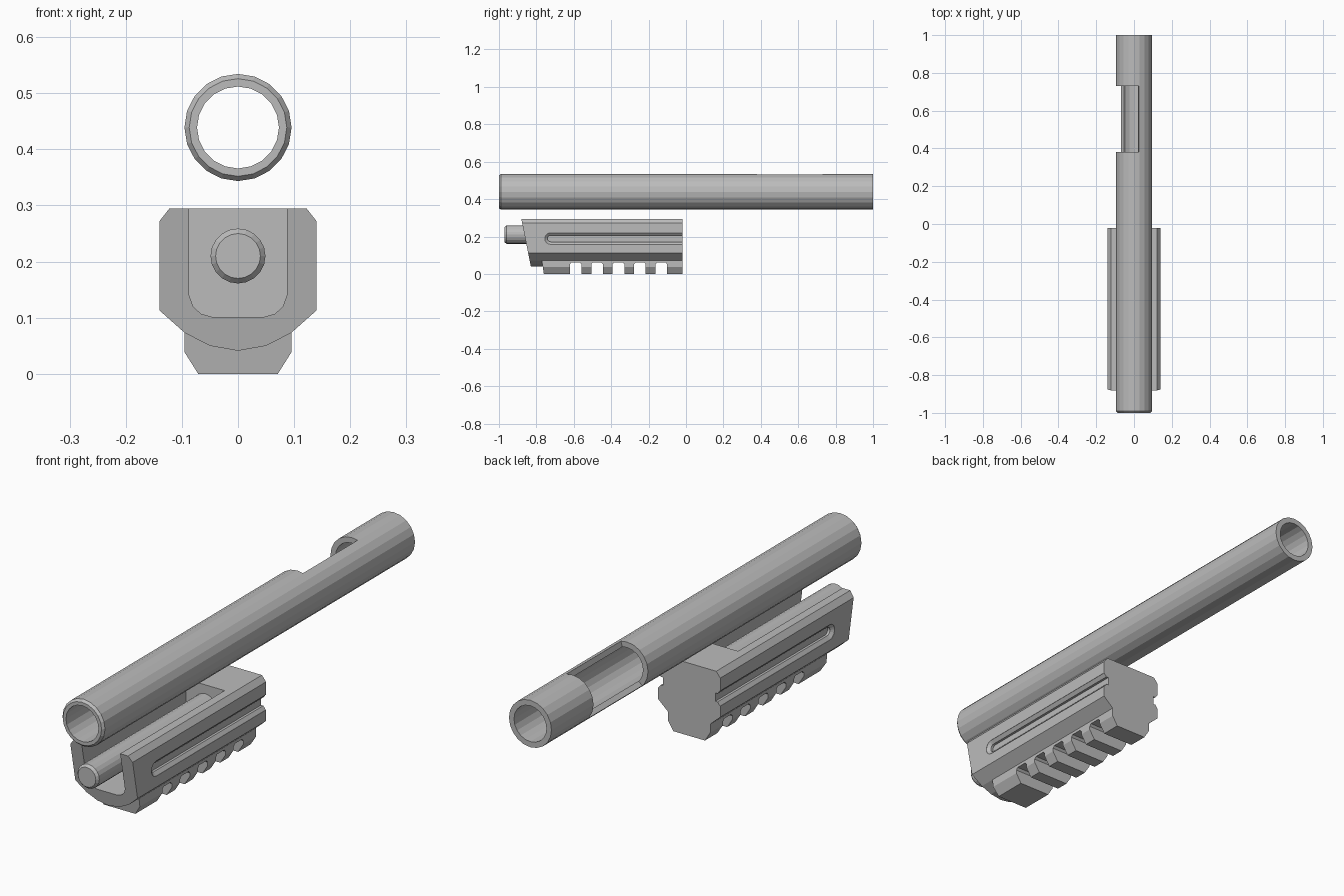
import bpy, bmesh
from math import cos, sin, pi, radians

if "Cube" in bpy.data.objects:
    bpy.data.objects.remove(bpy.data.objects["Cube"])

metal = bpy.data.materials.new("grey_metal")
metal.use_nodes = True
GREY = (0.5, 0.5, 0.5, 1)
metal.diffuse_color = GREY
metal.node_tree.nodes["Principled BSDF"].inputs["Base Color"].default_value = GREY


def loft(name, rings, closed=False):
    """Skin matching rings of points; cap the ends, or join last to first."""
    bm = bmesh.new()
    vs = [[bm.verts.new(p) for p in r] for r in rings]
    n = len(rings[0])
    pairs = list(zip(vs, vs[1:])) + ([(vs[-1], vs[0])] if closed else [])
    for a, b in pairs:
        for i in range(n):
            j = (i + 1) % n
            bm.faces.new((a[i], a[j], b[j], b[i]))
    if not closed:
        bm.faces.new(vs[0])
        bm.faces.new(vs[-1])
    bmesh.ops.recalc_face_normals(bm, faces=bm.faces)
    mesh = bpy.data.meshes.new(name)
    bm.to_mesh(mesh)
    bm.free()
    mesh.materials.append(metal)
    ob = bpy.data.objects.new(name, mesh)
    bpy.context.collection.objects.link(ob)
    return ob


def circle(r, y, z, n=20):
    return [(r * cos(2 * pi * i / n), y, z + r * sin(2 * pi * i / n)) for i in range(n)]


def prism(name, profile, front, back, slope=0, z0=0):
    """Extrude an (x, z) profile along y, with a raked front end."""
    return loft(name, [[(x, front - slope * (z - z0), z) for x, z in profile],
                       [(x, back, z) for x, z in profile]])


def mirrored(half):
    """Close a right-hand half profile by mirroring it across x = 0."""
    return half + [(-x, z) for x, z in reversed(half) if x > 0]


def combine(target, tool, operation):
    mod = target.modifiers.new(operation, 'BOOLEAN')
    mod.object, mod.operation, mod.solver = tool, operation, 'EXACT'
    bpy.context.view_layer.objects.active = target
    bpy.ops.object.modifier_apply(modifier=mod.name)
    bpy.data.objects.remove(tool)


# Barrel: hollow tube with a bevelled front rim
AXIS = 0.439
barrel = loft("barrel", [circle(r, y, AXIS) for r, y in
              ((0.073, -1), (0.087, -1), (0.0955, -0.99), (0.0955, 1), (0.073, 1))], closed=True)

# Side port: wedge from the barrel axis, open over the top and one side
wedge = [(0, AXIS)] + [(0.2 * cos(radians(a)), AXIS + 0.2 * sin(radians(a)))
                       for a in (74, 110, 150, 190, 223)]
combine(barrel, prism("port_cutter", wedge, 0.38, 0.73), 'DIFFERENCE')

# Guard body with chamfered top and keel-shaped underside
BACK = -0.02
guard = prism("lower_guard", mirrored([(0, 0.041), (0.05, 0.05), (0.095, 0.073), (0.14, 0.113),
              (0.14, 0.272), (0.122, 0.295)]), -0.83, BACK, 0.2, 0.041)

# Accessory rail below the guard
rail = prism("rail", mirrored([(0.071, 0), (0.095, 0.038), (0.095, 0.073), (0.06, 0.09)]),
             -0.76, BACK, 0.15)
combine(guard, rail, 'UNION')

# U-shaped channel, open at the top and front
channel = mirrored([(0.045, 0.101), (0.066, 0.107), (0.08, 0.12), (0.087, 0.14), (0.087, 0.4)])
CHANNEL_END = -0.21
combine(guard, prism("channel_cutter", channel, -1.2, CHANNEL_END), 'DIFFERENCE')

# Cross slots in the rail
for k in range(5):
    y = -0.59 + 0.1145 * k
    outline = [(-0.031, -0.1), (0.031, -0.1), (0.031, 0.052), (0.023, 0.061),
               (-0.023, 0.061), (-0.031, 0.052)]
    slot = loft("slot_cutter", [[(x, y + dy, z) for dy, z in outline] for x in (-0.2, 0.2)])
    combine(guard, slot, 'DIFFERENCE')


# Long tapered side grooves, round at the front and open at the back
def groove_ring(x, r):
    arc = [(x, -0.724 - r * sin(pi * i / 8), 0.189 + r * cos(pi * i / 8)) for i in range(9)]
    return arc + [(x, 0.1, 0.189 - r), (x, 0.1, 0.189 + r)]


for side in (-1, 1):
    groove = loft("groove_cutter", [groove_ring(side * x, r) for x, r in
                  ((0.16, 0.031), (0.139, 0.031), (0.128, 0.017), (0.118, 0.017))])
    combine(guard, groove, 'DIFFERENCE')

# Guide rod lying in the channel
loft("guide_rod", [circle(r, y, 0.21) for r, y in
                   ((0.04, -0.97), (0.049, -0.96), (0.049, CHANNEL_END + 0.01))])
